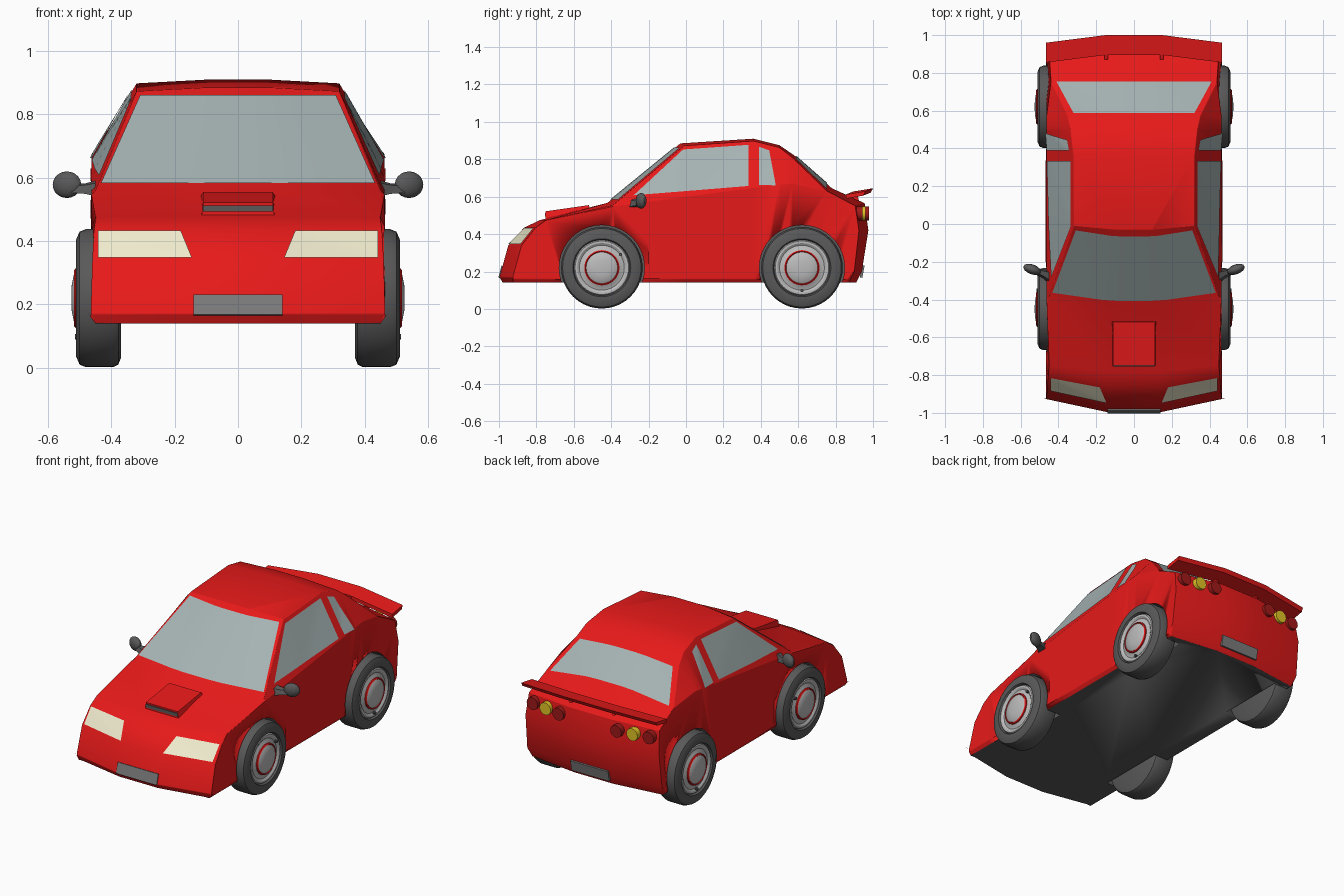
import bpy, bmesh, math
from mathutils import Vector, Matrix
from mathutils.bvhtree import BVHTree

if "Cube" in bpy.data.objects:
    bpy.data.objects.remove(bpy.data.objects["Cube"])


def mat(name, r, g, b):
    m = bpy.data.materials.new(name)
    m.diffuse_color = (r, g, b, 1)
    m.use_nodes = True
    m.node_tree.nodes["Principled BSDF"].inputs["Base Color"].default_value = m.diffuse_color
    return m


RED = mat("red_paint", .8, .01, .01)
DARK = mat("dark_rubber", .1, .1, .1)
GLASS = mat("glass", .38, .45, .45)
CREAM = mat("headlight_cream", .87, .84, .62)
YELLOW = mat("yellow_lens", .75, .55, .02)
LENS = mat("red_lens", .35, .01, .01)
RIM = mat("rim_grey", .5, .5, .5)
PLATE = mat("plate_grey", .2, .2, .2)


def finish(name, bm, *mats, angle=30, normals=True):
    if normals:
        bmesh.ops.recalc_face_normals(bm, faces=bm.faces)
    me = bpy.data.meshes.new(name)
    bm.to_mesh(me)
    bm.free()
    for m in mats:
        me.materials.append(m)
    ob = bpy.data.objects.new(name, me)
    bpy.context.collection.objects.link(ob)
    bpy.ops.object.select_all(action='DESELECT')
    ob.select_set(True)
    bpy.context.view_layer.objects.active = ob
    bpy.ops.object.shade_smooth_by_angle(angle=math.radians(angle))
    return ob


def loft(bm, rows, closed=False):
    vs = [[bm.verts.new(p) for p in r] for r in rows]
    for a, b in zip(vs, vs[1:]):
        n = len(a)
        for j in range(n if closed else n - 1):
            k = (j + 1) % n
            bm.faces.new((a[j], a[k], b[k], b[j]))
    return vs


def box(name, centre, size, m, rot=0):
    bm = bmesh.new()
    bmesh.ops.create_cube(bm, size=1, matrix=Matrix.Translation(centre)
                          @ Matrix.Rotation(rot, 4, 'X') @ Matrix.Diagonal((*size, 1)))
    return finish(name, bm, m)


def cylinder(name, centre, r, depth, axis, m, seg=32):
    bm = bmesh.new()
    rot = Matrix.Rotation(math.pi / 2, 4, 'Y' if axis == 'X' else 'X')
    bmesh.ops.create_cone(bm, cap_ends=True, segments=seg, radius1=r, radius2=r,
                          depth=depth, matrix=Matrix.Translation(centre) @ rot)
    return finish(name, bm, m)


# Body shell: centre profile (y, z), half width, end sweep in y
profile = [(-.98, .14, .45, .06), (-.997, .17, .465, .07), (-.95, .34, .46, .07),
           (-.865, .435, .455, .06), (-.78, .475, .45, .03), (-.42, .567, .45, .03),
           (-.03, .885, .32, .02), (.36, .91, .32, 0), (.5, .875, .335, 0),
           (.58, .82, .35, -.01), (.78, .645, .44, -.03), (.955, .565, .45, -.05),
           (.975, .42, .46, -.05), (.94, .2, .465, -.04), (.91, .14, .45, -.04)]
rows = []
for y, z, w, sweep in profile:
    ey, ez = y + sweep, z - (.012 if z > .5 else 0)
    side = [(w, ey, ez)]
    for bx, bz in ((.463, .6 + .13 * ey), (.465, .16), (.45, .14)):
        side.append((w, ey, ez) if ez <= bz else
                    (bx, min(ey, .865) if bz < .2 else ey, bz))
    right = side[::-1]
    left = [(-a, b, c) for a, b, c in side]
    rows.append(right + [(.3 * w, y, z), (-.3 * w, y, z)] + left)
bm = bmesh.new()
loft(bm, rows)
bmesh.ops.remove_doubles(bm, verts=bm.verts, dist=.0005)
bmesh.ops.dissolve_degenerate(bm, edges=bm.edges, dist=.0001)
rim = [e for e in bm.edges if e.is_boundary]
for f in bmesh.ops.holes_fill(bm, edges=rim, sides=0)["faces"]:
    f.material_index = 1
bmesh.ops.recalc_face_normals(bm, faces=bm.faces)
tree = BVHTree.FromBMesh(bm)
body = finish("body", bm, RED, DARK, angle=28)
bev = body.modifiers.new("soft_edges", 'BEVEL')
bev.width, bev.segments = .008, 2
bev.limit_method, bev.angle_limit = 'ANGLE', math.radians(35)

VIEWS = {'front': (lambda a, b: (a, -3, b), (0, 1, 0)),
         'back': (lambda a, b: (a, 3, b), (0, -1, 0)),
         'right': (lambda a, b: (3, a, b), (-1, 0, 0)),
         'left': (lambda a, b: (-3, a, b), (1, 0, 0)),
         'top': (lambda a, b: (a, b, 3), (0, 0, -1))}


def project(view, a, b, off=0.0):
    start, d = VIEWS[view]
    p, n = tree.ray_cast(Vector(start(a, b)), Vector(d))[:2]
    return p + n * off


def panel(name, view, corners, m, n=10, off=.005):
    # Patch laid onto the body, seen from one view
    c = [Vector(p) for p in corners]
    bm = bmesh.new()
    loft(bm, [[project(view, *(c[0].lerp(c[1], i / n).lerp(c[3].lerp(c[2], i / n), j / n)), off)
               for i in range(n + 1)] for j in range(n + 1)])
    bm.normal_update()
    if sum((f.normal for f in bm.faces), Vector()).dot(Vector(VIEWS[view][1])) > 0:
        bmesh.ops.reverse_faces(bm, faces=bm.faces)
    return finish(name, bm, m, normals=False)


# Windows, doors, headlights
panel("windshield", 'front', [(-.432, .58), (.432, .58), (.308, .858), (-.308, .858)], GLASS)
panel("rear_window", 'top', [(-.32, .585), (.32, .585), (.41, .75), (-.41, .75)], GLASS)
for s, view in ((1, 'right'), (-1, 'left')):
    panel(view + "_door_window", view, [(-.28, .605), (.335, .655), (.335, .875), (-.015, .85)], GLASS)
    panel(view + "_quarter_window", view, [(.39, .66), (.48, .66), (.445, .845), (.39, .865)], GLASS)
    panel(view + "_door", view, [(-.2, .165), (.335, .165), (.335, .64), (-.2, .57)], RED, off=.003)
    panel(view + "_headlight", 'front',
          [(s * .145, .345), (s * .442, .345), (s * .442, .43), (s * .18, .43)], CREAM)

# Hood scoop
bm = bmesh.new()
sc = [bm.verts.new(p) for p in ((-.12, -.75, .44), (.12, -.75, .44), (.11, -.75, .522),
      (-.11, -.75, .522), (-.11, -.52, .555), (.11, -.52, .555), (.14, -.5, .5), (-.14, -.5, .5))]
for f in ((0, 1, 2, 3), (3, 2, 5, 4), (4, 5, 6, 7), (0, 3, 4, 7), (1, 6, 5, 2), (0, 7, 6, 1)):
    bm.faces.new([sc[i] for i in f])
finish("hood_scoop", bm, RED)
box("scoop_slot", (0, -.75, .503), (.22, .01, .02), DARK)

# Plates
box("front_plate", (0, -.989, .198), (.28, .012, .066), PLATE, -.25)
box("rear_plate", (0, .942, .2), (.26, .014, .066), PLATE, -.18)

# Rear wing on two posts
bm = bmesh.new()
wing = [(.895, .605), (.895, .628), (1.0, .645), (.988, .622)]
ends = loft(bm, [[(x, y - d, z - d * .4) for y, z in wing]
                 for x, d in ((-.465, .04), (-.15, 0), (.15, 0), (.465, .04))], True)
bm.faces.new(ends[0])
bm.faces.new(ends[-1])
finish("rear_wing", bm, RED, angle=10)
for s in (-1, 1):
    box("wing_post", (s * .147, .9, .592), (.018, .04, .06), RED, .3)
    # Tail lights in threes
    for x, m in ((.2, LENS), (.3, YELLOW), (.4, LENS)):
        p = project('back', s * x, .51)
        cylinder("tail_light", p, .038, .05, 'Y', m, 20)


def lathe(name, pts, s, y, m):
    # Revolve (x, radius) points about the axle
    bm = bmesh.new()
    n = 40
    loft(bm, [[(s * x, y + r * math.sin(2 * math.pi * k / n), .22 + r * math.cos(2 * math.pi * k / n))
               for k in range(n)] for x, r in pts], True)
    bmesh.ops.remove_doubles(bm, verts=bm.verts, dist=.0001)
    return finish(name, bm, m)


# Wheels and their wells
for y, va in ((-.45, .95), (.62, math.pi)):
    for s in (-1, 1):
        lathe("tyre", [(.37, 0), (.37, .19), (.378, .21), (.395, .218), (.48, .218), (.5, .21),
                       (.511, .185), (.511, .155), (.49, .145)], s, y, DARK)
        lathe("rim", [(.495, .15), (.506, .143), (.506, .132), (.498, .12), (.505, .095),
                      (.517, .08), (.525, .04), (.526, 0)], s, y, RIM)
        lathe("rim_ring", [(.5, .094), (.513, .094), (.518, .088), (.513, .083), (.5, .083)], s, y, RED)
        cylinder("valve", (s * .505, y + .122 * math.sin(va), .22 + .122 * math.cos(va)),
                 .009, .02, 'X', DARK, 10)
        cut = cylinder("wheel_well_cutter", (s * .5, y, .22), .228, .29, 'X', DARK, 40)
        cut.hide_render = True
        cut.hide_viewport = True
        cut.display_type = 'WIRE'
        b = body.modifiers.new("wheel_well", 'BOOLEAN')
        b.operation, b.object, b.solver = 'DIFFERENCE', cut, 'EXACT'
        b.material_mode = 'TRANSFER'

# Door mirrors
for s in (-1, 1):
    bm = bmesh.new()
    bmesh.ops.create_uvsphere(bm, u_segments=16, v_segments=10, radius=1,
                              matrix=Matrix.Translation((s * .54, -.24, .578))
                              @ Matrix.Rotation(s * .35, 4, 'Z') @ Matrix.Diagonal((.048, .026, .042, 1)))
    finish("mirror", bm, DARK)
    bm = bmesh.new()
    sec = [(-.03, -.02), (.03, -.02), (.02, .022), (-.012, .015)]
    e = loft(bm, [[(s * x, y0 + k * a, .565 + k * c) for a, c in sec]
                  for x, y0, k in ((.45, -.28, 1.2), (.48, -.265, .8), (.53, -.245, .6))], True)
    bm.faces.new(e[0])
    bm.faces.new(e[-1])
    finish("mirror_stalk", bm, DARK)
